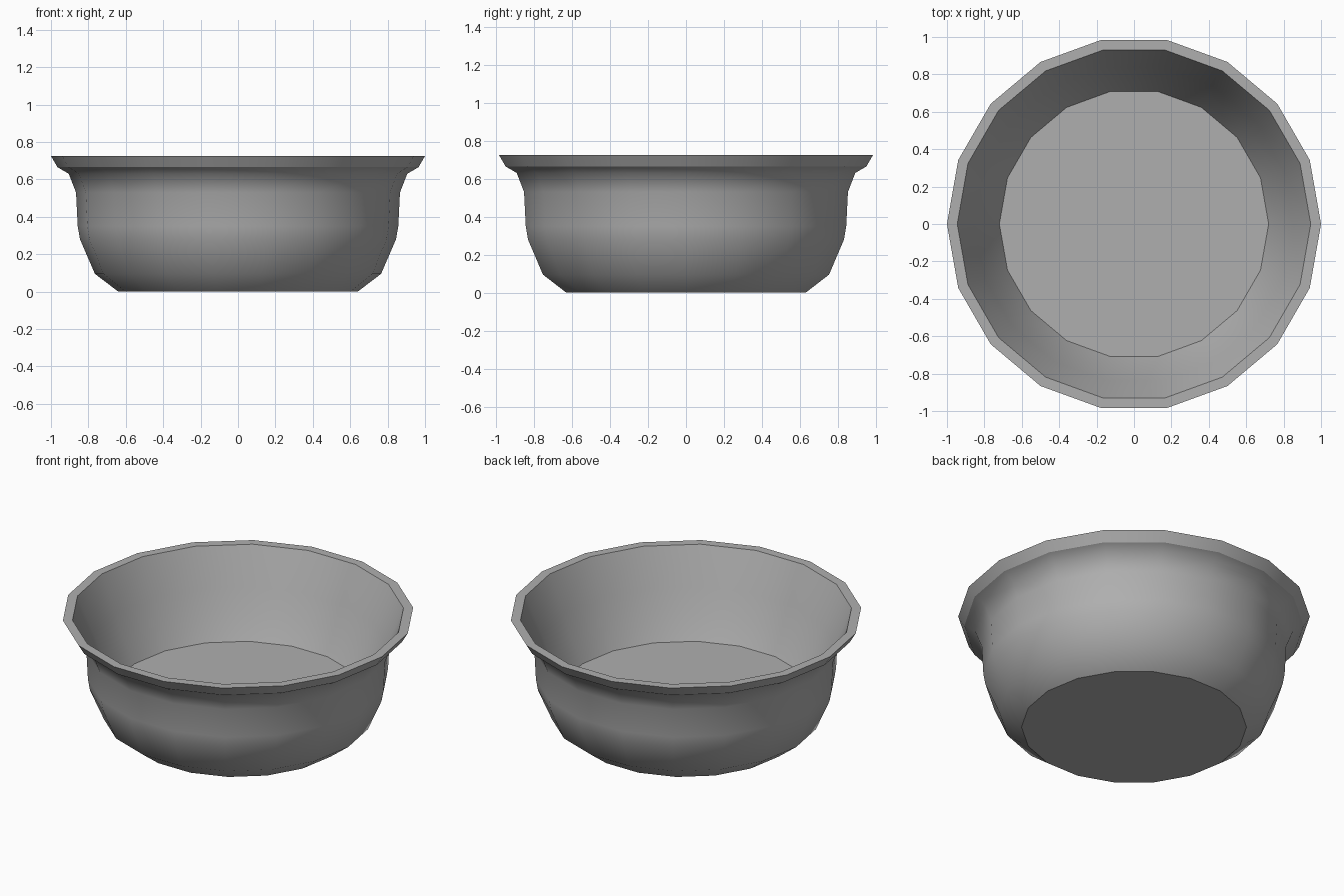
import bpy, bmesh, math

if "Cube" in bpy.data.objects:
    bpy.data.objects.remove(bpy.data.objects["Cube"])

SIDES = 18

# Bowl profile (radius, height): base, curved wall, flared lip, inner wall, floor
profile = [
    (0.64, 0.0), (0.765, 0.095), (0.845, 0.28), (0.857, 0.35), (0.866, 0.53),
    (0.905, 0.63), (0.965, 0.665), (1.0, 0.725), (0.945, 0.725),
    (0.85, 0.50), (0.795, 0.36), (0.72, 0.22),
]
SHARP_RINGS = (0, 6, 7, 8, 11)  # base, lip underside, lip edges, floor

bm = bmesh.new()
rings = []
for r, z in profile:
    rings.append([bm.verts.new((r * math.cos(math.tau * i / SIDES),
                                r * math.sin(math.tau * i / SIDES), z))
                  for i in range(SIDES)])

# Walls between neighbouring rings
for a, b in zip(rings, rings[1:]):
    for i in range(SIDES):
        j = (i + 1) % SIDES
        bm.faces.new((a[i], a[j], b[j], b[i]))

# Underside and inner floor
bm.faces.new(rings[0][::-1])
bm.faces.new(rings[-1])
bmesh.ops.recalc_face_normals(bm, faces=bm.faces)

# Smooth sides with crisp base, lip and floor edges
for f in bm.faces:
    f.smooth = True
for k in SHARP_RINGS:
    for i in range(SIDES):
        bm.edges.get((rings[k][i], rings[k][(i + 1) % SIDES])).smooth = False

mesh = bpy.data.meshes.new("bowl")
bm.to_mesh(mesh)
bm.free()
bowl = bpy.data.objects.new("bowl", mesh)
bpy.context.collection.objects.link(bowl)

# Darker grey finish
grey = bpy.data.materials.new("dark_grey")
grey.diffuse_color = (0.43, 0.43, 0.43, 1)
grey.use_nodes = True
grey.node_tree.nodes["Principled BSDF"].inputs["Base Color"].default_value = grey.diffuse_color
mesh.materials.append(grey)
